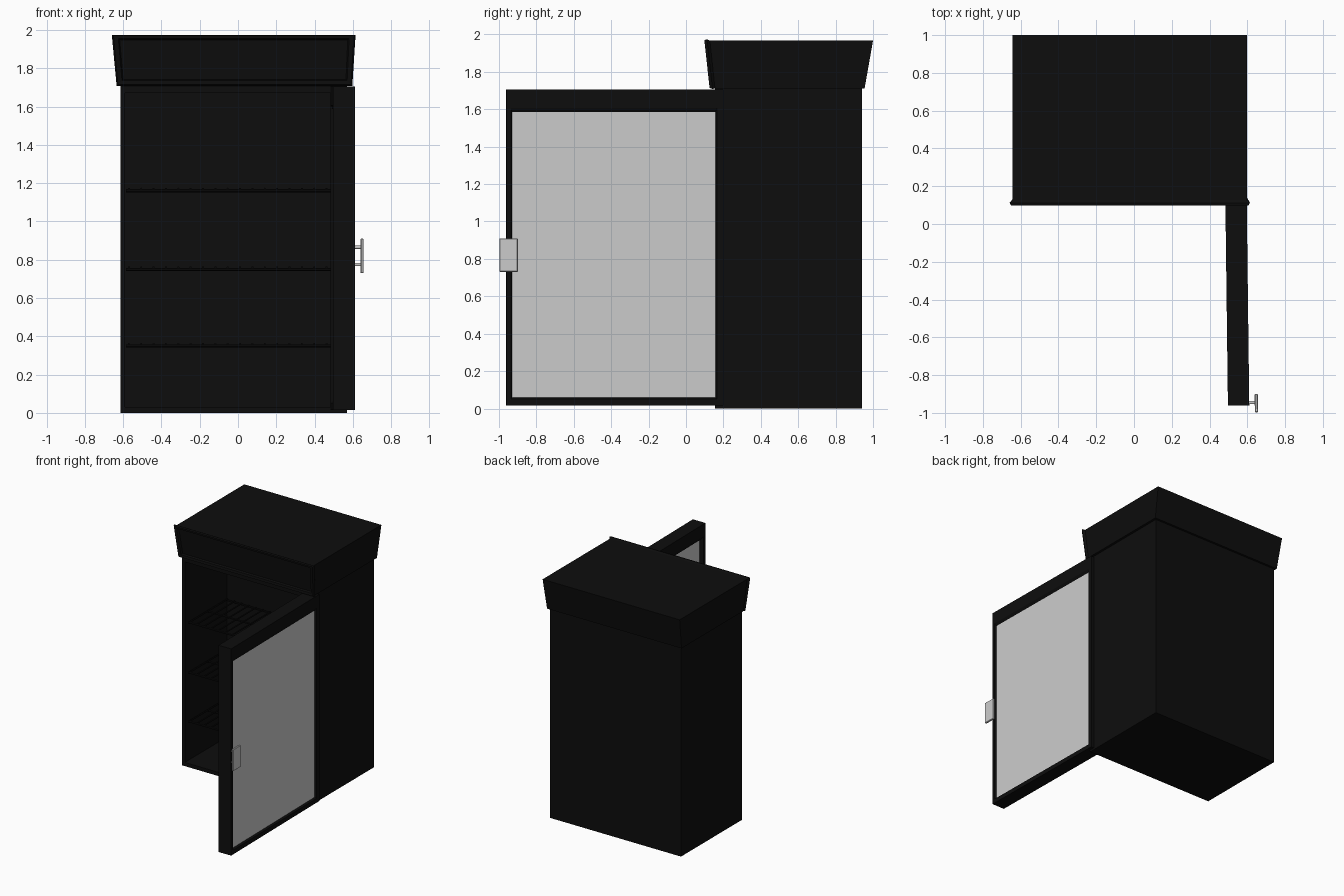
import bpy, bmesh
from mathutils import Matrix, Vector

if "Cube" in bpy.data.objects:
    bpy.data.objects.remove(bpy.data.objects["Cube"])

black = bpy.data.materials.new("black_plastic")
black.diffuse_color = (0.004, 0.004, 0.004, 1)
black.use_nodes = True
black.node_tree.nodes["Principled BSDF"].inputs["Base Color"].default_value = black.diffuse_color


def finish(name, bm, mat=black):
    bmesh.ops.recalc_face_normals(bm, faces=bm.faces)
    me = bpy.data.meshes.new(name)
    bm.to_mesh(me)
    bm.free()
    ob = bpy.data.objects.new(name, me)
    bpy.context.collection.objects.link(ob)
    if mat:
        me.materials.append(mat)
    return ob


def loft(name, loops, closed=False, mat=black):
    """Bridge four-corner loops; cap the ends or close into a ring."""
    bm = bmesh.new()
    rows = [[bm.verts.new(p) for p in lp] for lp in loops]
    pairs = list(zip(rows, rows[1:])) + ([(rows[-1], rows[0])] if closed else [])
    for a, b in pairs:
        for i in range(4):
            j = (i + 1) % 4
            bm.faces.new((a[i], a[j], b[j], b[i]))
    if not closed:
        bm.faces.new(rows[0])
        bm.faces.new(rows[-1])
    return finish(name, bm, mat)


def add_box(bm, lo, hi):
    lo, hi = Vector(lo), Vector(hi)
    m = Matrix.Translation((lo + hi) / 2) @ Matrix.Diagonal((*(hi - lo), 1))
    bmesh.ops.create_cube(bm, size=1, matrix=m)


def add_rod(bm, a, b, r, sides=6):
    a, b = Vector(a), Vector(b)
    rot = (b - a).to_track_quat('Z', 'Y').to_matrix().to_4x4()
    bmesh.ops.create_cone(bm, cap_ends=True, segments=sides, radius1=r, radius2=r,
                          depth=(b - a).length, matrix=Matrix.Translation((a + b) / 2) @ rot)


def xz(x0, x1, y, z0, z1):
    return [(x0, y, z0), (x1, y, z0), (x1, y, z1), (x0, y, z1)]


def yz(x, y0, y1, z0, z1):
    return [(x, y0, z0), (x, y1, z0), (x, y1, z1), (x, y0, z1)]


# cabinet, open at the front
loft("cabinet", [xz(-0.613, 0.57, 0.94, 0, 1.71), xz(-0.613, 0.57, 0.155, 0, 1.71),
                 xz(-0.59, 0.547, 0.155, 0.03, 1.67), xz(-0.59, 0.547, 0.70, 0.03, 1.67)])


# flared header with a raised rim and recessed sign panel
def flared(b0, b1, t0, t1, yb, yt, zb, zt):
    return [(b0, yb, zb), (b1, yb, zb), (t1, yt, zt), (t0, yt, zt)]


loft("header", [flared(-0.628, 0.588, -0.643, 0.597, 0.955, 1.0, 1.712, 1.967),
                flared(-0.628, 0.588, -0.643, 0.597, 0.155, 0.128, 1.712, 1.967),
                flared(-0.634, 0.597, -0.659, 0.614, 0.142, 0.112, 1.708, 1.974),
                flared(-0.627, 0.590, -0.650, 0.605, 0.126, 0.098, 1.714, 1.970),
                flared(-0.606, 0.570, -0.625, 0.580, 0.128, 0.100, 1.735, 1.955),
                flared(-0.600, 0.564, -0.618, 0.573, 0.142, 0.118, 1.741, 1.948)])

# wire shelves
for n, z in enumerate((0.36, 0.76, 1.17)):
    bm = bmesh.new()
    for i in range(18):
        x = -0.57 + i * 1.097 / 17
        add_rod(bm, (x, 0.20, z), (x, 0.68, z), 0.006)
    for y in (0.20, 0.44, 0.68):
        add_rod(bm, (-0.585, y, z - 0.01), (0.542, y, z - 0.01), 0.008)
    finish(f"wire_shelf_{n + 1}", bm)

# open door: frame, glass and handle
door = [loft("door_frame", [yz(0.597, -0.96, 0.20, 0.015, 1.705),
                            yz(0.597, -0.937, 0.165, 0.05, 1.605),
                            yz(0.580, -0.93, 0.155, 0.06, 1.58),
                            yz(0.500, -0.93, 0.155, 0.06, 1.58),
                            yz(0.484, -0.937, 0.165, 0.05, 1.605),
                            yz(0.484, -0.96, 0.20, 0.015, 1.705)], closed=True)]
bm = bmesh.new()
add_box(bm, (0.515, -0.935, 0.055), (0.583, 0.16, 1.585))
door.append(finish("door_glass", bm, None))

bm = bmesh.new()
add_box(bm, (0.626, -0.998, 0.73), (0.643, -0.90, 0.91))
bmesh.ops.bevel(bm, geom=bm.edges[:], offset=0.004, segments=1, affect='EDGES')
for z in (0.775, 0.865):
    add_rod(bm, (0.59, -0.946, z), (0.63, -0.946, z), 0.008, 12)
door.append(finish("door_handle", bm, None))

# swing the door slightly past square
pivot = Matrix.Translation((0.597, 0.1, 0))
swing = pivot @ Matrix.Rotation(0.0125, 4, 'Z') @ pivot.inverted()
for ob in door:
    ob.data.transform(swing)
